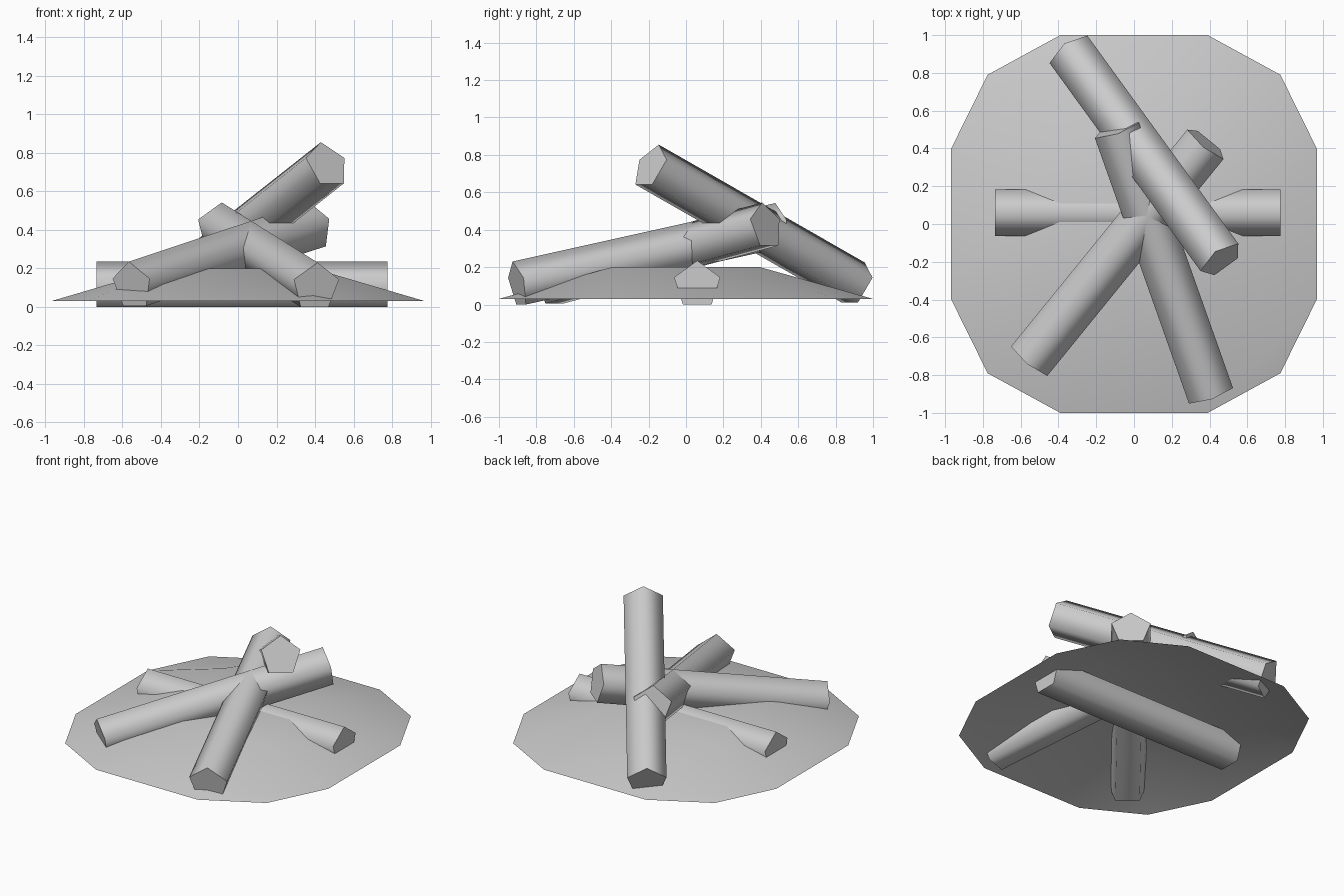
import bpy, bmesh, math
from mathutils import Vector, Matrix

cube = bpy.data.objects.get("Cube")
if cube:
    bpy.data.objects.remove(cube)

grey = bpy.data.materials.new("plain_grey")
grey.use_nodes = True
colour = (0.6, 0.6, 0.6, 1)
grey.diffuse_color = colour
grey.node_tree.nodes["Principled BSDF"].inputs["Base Color"].default_value = colour


def finish(name, bm, angle):
    mesh = bpy.data.meshes.new(name)
    bm.to_mesh(mesh)
    bm.free()
    mesh.materials.append(grey)
    obj = bpy.data.objects.new(name, mesh)
    bpy.context.collection.objects.link(obj)
    bpy.ops.object.select_all(action='DESELECT')
    obj.select_set(True)
    bpy.context.view_layer.objects.active = obj
    bpy.ops.object.shade_smooth_by_angle(angle=math.radians(angle))
    return obj


def log(name, start, end, radius=0.13):
    """Five-sided log between two points, one ridge facing up."""
    start, end = Vector(start), Vector(end)
    axis = (end - start).normalized()
    side = axis.cross(Vector((0, 0, 1))).normalized()
    up = side.cross(axis)
    bm = bmesh.new()
    rings = []
    for centre in (start, end):
        ring = []
        for i in range(5):
            a = i * math.tau / 5
            ring.append(bm.verts.new(centre + radius * (up * math.cos(a) + side * math.sin(a))))
        rings.append(ring)
        bm.faces.new(ring)
    for i in range(5):
        j = (i + 1) % 5
        bm.faces.new((rings[0][i], rings[0][j], rings[1][j], rings[1][i]))
    bmesh.ops.recalc_face_normals(bm, faces=bm.faces)
    finish(name, bm, 80)


# Ash mound: open sheet, a raised square in the middle and a rounded rim
bm = bmesh.new()
bmesh.ops.create_grid(bm, x_segments=3, y_segments=3, size=1)
for v in bm.verts:
    far_x, far_y = abs(v.co.x) > 0.9, abs(v.co.y) > 0.9
    if far_x and far_y:
        x, y = 0.775, 0.79
    else:
        x, y = (0.97 if far_x else 0.39), (1.0 if far_y else 0.395)
    z = 0.03 if far_x or far_y else 0.2
    v.co = (math.copysign(x, v.co.x), math.copysign(y, v.co.y), z)
finish("ash_mound", bm, 80)

# Logs: one lying flat, two leaning on each other, one steep on top
log("flat_log", (-0.735, 0.06, 0.105), (0.775, 0.06, 0.105))
log("front_right_log", (-0.55, -0.72, 0.108), (0.383, 0.428, 0.418))
log("front_left_log", (0.405, -0.902, 0.103), (-0.093, 0.503, 0.415))
log("top_log", (-0.337, 0.911, 0.107), (0.462, -0.19, 0.737))
